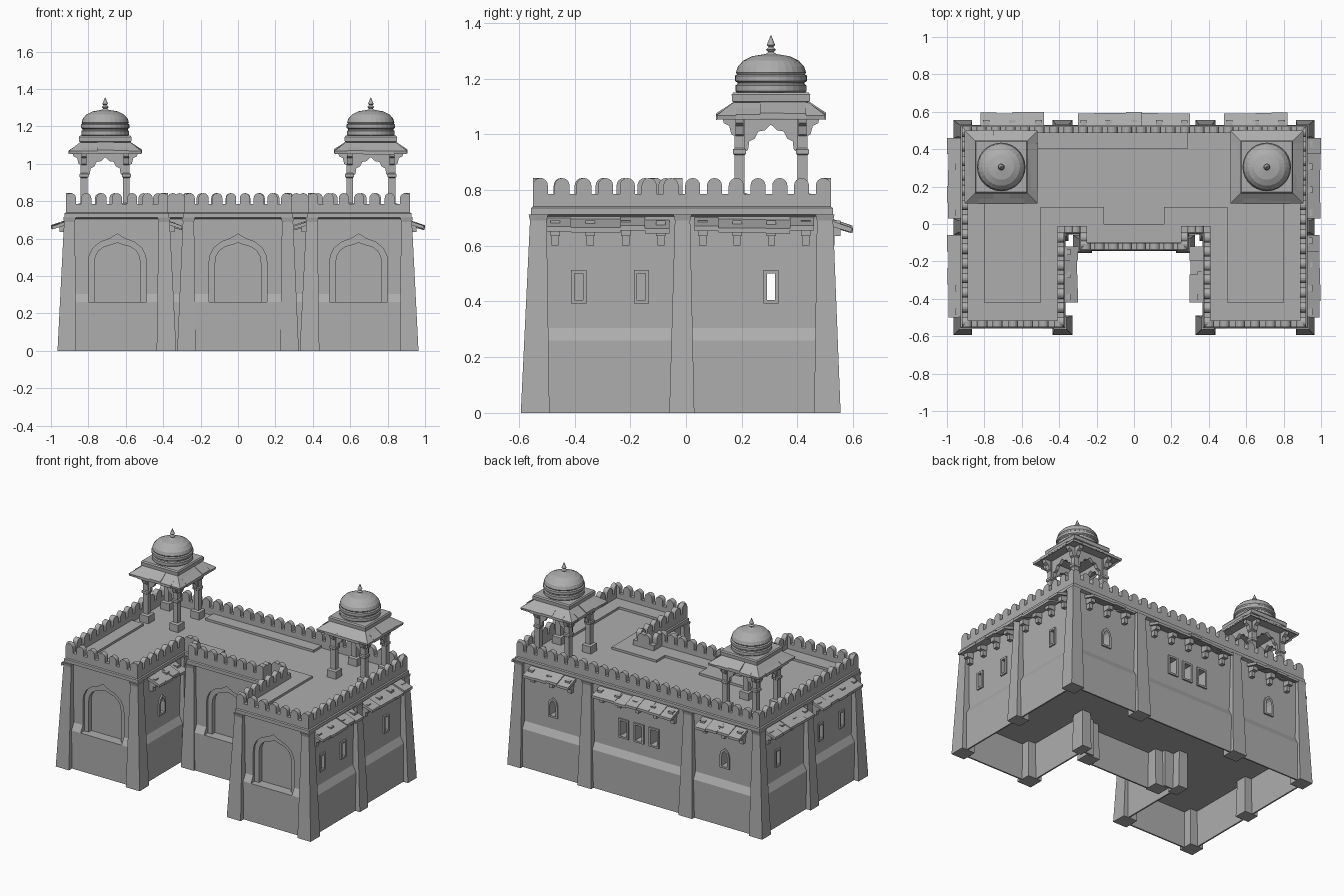
import bpy, bmesh, math, random
from mathutils import Matrix, Vector

random.seed(4)
if "Cube" in bpy.data.objects:
    bpy.data.objects.remove(bpy.data.objects["Cube"])

STONE = (0.42, 0.42, 0.42, 1)
stone = bpy.data.materials.new("grey_stone")
stone.use_nodes = True
stone.diffuse_color = STONE
stone.node_tree.nodes["Principled BSDF"].inputs["Base Color"].default_value = STONE


def finish(bm, name):
    bmesh.ops.recalc_face_normals(bm, faces=bm.faces)
    mesh = bpy.data.meshes.new(name)
    bm.to_mesh(mesh)
    bm.free()
    mesh.materials.append(stone)
    ob = bpy.data.objects.new(name, mesh)
    bpy.context.collection.objects.link(ob)
    return ob


def bridge(bm, rings, cap=True):
    for a, b in zip(rings, rings[1:]):
        for i in range(len(a)):
            j = (i + 1) % len(a)
            bm.faces.new((a[i], a[j], b[j], b[i]))
    if cap:
        bm.faces.new(rings[0][::-1])
        bm.faces.new(rings[-1])


def ring(bm, points, M=Matrix()):
    return [bm.verts.new(M @ Vector(p)) for p in points]


def offset(poly, d):
    # move each side of a right-angled counter-clockwise outline outwards
    out = []
    for i, p in enumerate(poly):
        p, a, b = Vector(p), Vector(poly[i - 1]), Vector(poly[(i + 1) % len(poly)])
        e, f = (p - a).normalized(), (b - p).normalized()
        out.append(p + d * Vector((e.y + f.y, -e.x - f.x)))
    return out


def loft(bm, poly, levels, M=Matrix()):
    bridge(bm, [ring(bm, [(p.x, p.y, z) for p in offset(poly, d)], M) for z, d in levels])


def prism(bm, profile, y0, y1, M=Matrix()):
    bridge(bm, [ring(bm, [(x, y, z) for x, z in profile], M) for y in (y0, y1)])


def rect(w, z0, z1):
    return [(-w, z0), (w, z0), (w, z1), (-w, z1)]


def arch(half, z0):
    # half is the right edge from the springing to the tip
    left = [(-x, z) for x, z in reversed(half[:-1])]
    return [(half[0][0], z0)] + half + left + [(-half[0][0], z0)]


def square(h):
    return [(-h, -h), (h, -h), (h, h), (-h, h)]


def at(x, y, turn=0):
    # local -y points out of the wall: 0 front, 90 right-hand +x, 180 back
    return Matrix.Translation((x, y, 0)) @ Matrix.Rotation(math.radians(turn), 4, 'Z')


# U-shaped body: open base, sloped ledge, cornice and parapet in one section
half_plan = [(.27, -.12), (.27, -.03), (.39, -.03), (.39, -.535), (.905, -.535), (.905, .505)]
plan = half_plan + [(-x, y) for x, y in reversed(half_plan)]
bm = bmesh.new()
loft(bm, plan, [(.25, .015), (0, .015), (0, .025), (.26, .025), (.305, 0), (.705, 0),
                (.712, .022), (.735, .022), (.74, .015), (.785, .015), (.785, -.018), (.735, -.018)])
body = finish(bm, "fort_walls")

# Niches on the front
outer_arch = arch([(.155, .47), (.15, .51), (.13, .55), (.09, .582), (.04, .6), (0, .625)], .26)
inner_arch = arch([(.122, .47), (.117, .505), (.1, .535), (.07, .556), (.03, .567), (0, .578)], .26)
outer_cut, inner_cut = bmesh.new(), bmesh.new()
for x, y in ((-.645, -.535), (0, -.12), (.645, -.535)):
    prism(outer_cut, outer_arch, -.06, .015, at(x, y))
    prism(inner_cut, inner_arch, -.07, .045, at(x, y))

# Windows with raised frames
slot, slot_frame = rect(.015, .405, .5), rect(.027, .393, .512)
wide, wide_frame = rect(.025, .4, .505), rect(.038, .388, .518)
small_arch = arch([(.022, .465), (.015, .49), (0, .505)], .4)
small_frame = arch([(.036, .47), (.026, .502), (0, .523)], .388)
windows = [(0, .505, 180, wide, wide_frame)]
for s in (-1, 1):
    windows += [(s * .905, y, s * 90, slot, slot_frame) for y in (-.385, -.16, .305)]
    windows += [(s * .115, .505, 180, wide, wide_frame),
                (s * .65, .505, 180, small_arch, small_frame),
                (s * .39, -.27, -s * 90, small_arch, small_frame)]
frames = bmesh.new()
for x, y, turn, hole, frame in windows:
    M = at(x, y, turn)
    if y == .305:
        if x > 0:
            prism(inner_cut, hole, -.1, 1.9, M)
    else:
        prism(inner_cut, hole, -.04, .07, M)
    loops = [ring(frames, [(px, d, pz) for px, pz in shape], M)
             for shape, d in ((hole, .005), (hole, -.01), (frame, -.01), (frame, .005), (hole, .005))]
    bridge(frames, loops, cap=False)
bmesh.ops.remove_doubles(frames, verts=frames.verts, dist=1e-5)
finish(frames, "window_frames")

for cut in (outer_cut, inner_cut):
    cutter = finish(cut, "opening_cutter")
    cutter.hide_render = True
    mod = body.modifiers.new("openings", 'BOOLEAN')
    mod.operation, mod.solver, mod.object = 'DIFFERENCE', 'EXACT', cutter
    bpy.context.view_layer.objects.active = body
    bpy.ops.object.modifier_apply(modifier=mod.name)
    bpy.data.objects.remove(cutter)

# Tapered buttresses: foot rectangle and head rectangle
bm = bmesh.new()


def buttress(x0, x1, y0, y1, X0, X1, Y0, Y1):
    def corners(a, b, c, d, z):
        return [(a, c, z), (b, c, z), (b, d, z), (a, d, z)]
    bridge(bm, [ring(bm, corners(x0, x1, y0, y1, 0)), ring(bm, corners(X0, X1, Y0, Y1, .69)),
                ring(bm, corners(X0 - .005, X1 + .005, Y0 - .005, Y1 + .005, .712))])


for s in (-1, 1):
    for foot in ((.865, .965, -.593, -.49, .872, .93, -.56, -.5),
                 (.33, .435, -.593, -.49, .365, .425, -.56, -.5),
                 (.865, .965, -.06, .03, .88, .93, -.04, .015),
                 (.865, .965, .46, .555, .872, .93, .47, .528),
                 (.33, .435, .46, .555, .35, .415, .48, .528),
                 (.225, .325, -.155, -.06, .235, .295, -.143, -.08),
                 (.35, .42, -.09, .01, .365, .42, -.06, .01)):
        x0, x1, y0, y1, X0, X1, Y0, Y1 = foot
        if s < 0:
            x0, x1, X0, X1 = -x1, -x0, -X1, -X0
        buttress(x0, x1, y0, y1, X0, X1, Y0, Y1)
finish(bm, "buttresses")

# Round-topped merlons along the whole parapet
bm = bmesh.new()
merlon = [(-.027, .78), (.027, .78)] + [
    (.027 * math.cos(a * math.pi / 8), .816 + .027 * math.sin(a * math.pi / 8)) for a in range(9)]
edge = offset(plan, .015)
for i, a in enumerate(edge):
    b = edge[(i + 1) % len(edge)]
    run = b - a
    n = max(1, round((run.length - .054) / .078))
    for k in range(n + 1):
        p = a + run.normalized() * (.027 + (run.length - .054) * k / n)
        prism(bm, merlon, 0, .033, at(p.x, p.y, math.degrees(math.atan2(run.y, run.x))))
finish(bm, "merlons")

# Raised walkway on the roof
bm = bmesh.new()


def slab(x0, x1, y0, y1, z0=.73, z1=.75):
    prism(bm, [(x0, z0), (x1, z0), (x1, z1), (x0, z1)], y0, y1)


slab(-.53, .29, .405, .488)
slab(-.16, .16, -.1, 0)
for s in (-1, 1):
    for x0, x1, y0, y1 in ((.8, .888, -.42, .12), (.408, .888, -.518, -.42),
                           (.408, .5, -.42, -.012), (.16, .5, -.012, .09), (.16, .252, -.1, -.012)):
        slab(min(s * x0, s * x1), max(s * x0, s * x1), y0, y1)
finish(bm, "roof_walkway")

# Sloping stone awnings in uneven slabs, on stepped brackets
awnings, brackets = bmesh.new(), bmesh.new()


def awning(x, y, turn, length):
    M = at(x, y, turn)
    side = M @ Matrix.Rotation(math.radians(90), 4, 'Z')
    n = round(length / .085)
    for k in range(n):
        a, b = (length * (k + j) / n - length / 2 for j in (0, 1))
        dz, out = random.uniform(-.006, .006), random.uniform(.085, .095)
        prism(awnings, [(.005, .7 + dz), (-out, .667 + dz), (-out, .65 + dz), (.005, .678 + dz)],
              -b, -a, side)
    m = max(2, round(length / .14))
    for k in range(m + 1):
        Mb = M @ Matrix.Translation(((length - .06) * (k / m - .5), 0, 0))
        prism(brackets, rect(.017, .635, .69), -.05, .005, Mb)
        prism(brackets, rect(.013, .6, .635), -.028, .005, Mb)


awning(0, .505, 180, .6)
for s in (-1, 1):
    awning(s * .65, .505, 180, .34)
    awning(s * .905, -.28, s * 90, .44)
    awning(s * .905, .245, s * 90, .43)
    awning(s * .39, -.27, -s * 90, .3)
finish(awnings, "awnings")
finish(brackets, "awning_brackets")

# Domed roof pavilions
scallop = [(.1, .93), (.082, .945), (.078, .975), (.058, .985), (.046, 1.01), (.022, 1.014), (0, 1.035)]
spandrel = scallop + [(-x, z) for x, z in scallop[-2::-1]] + [(-.1, 1.065), (.1, 1.065)]
dome = [(.118, 1.145), (.128, 1.155), (.128, 1.175), (.121, 1.18), (.121, 1.186), (.13, 1.192),
        (.13, 1.21), (.122, 1.215), (.126, 1.222), (.119, 1.243), (.1, 1.264), (.068, 1.28),
        (.02, 1.288), (.01, 1.295), (.018, 1.304), (.008, 1.313), (.015, 1.32), (.001, 1.355)]
for s, name in ((1, "left"), (-1, "right")):
    C = at(s * .71, .305)
    bm = bmesh.new()
    for q in range(4):
        Q = C @ Matrix.Rotation(q * math.pi / 2, 4, 'Z')
        post = Q @ Matrix.Translation((.113, -.113, 0))
        loft(bm, square(.018), [(.73, .015), (.785, .015), (.79, 0), (.925, 0), (.93, .006),
                                (.945, .006), (.95, 0), (1.07, 0)], post)
        prism(bm, spandrel, -.124, -.102, Q)
        for sx in (-1, 1):
            P = Q @ Matrix.Translation((sx * .113, -.13, 0)) @ Matrix.Rotation(math.pi / 2, 4, 'Z')
            prism(bm, [(.005, .99), (-.012, 1.0), (-.02, 1.03), (-.04, 1.04), (-.045, 1.068), (.005, 1.068)],
                  -.014, .014, P)
    finish(bm, name + "_pavilion_columns")

    bm = bmesh.new()
    loft(bm, square(.135), [(1.06, 0), (1.06, .05), (1.053, .057), (1.068, .06), (1.112, .003), (1.115, -.004),
                            (1.118, .004), (1.142, .006), (1.15, 0)], C)
    for q in range(4):
        Q = C @ Matrix.Rotation((q + 1) * math.pi / 2, 4, 'Z')
        S = Q @ Matrix.Rotation(math.pi / 2, 4, 'Z')
        for a, b in ((-.125, -.045), (-.045, .04), (.04, .125)):
            dz = random.uniform(0, .01)
            prism(bm, [(-.13, 1.112 + dz), (-.197, 1.068 + dz), (-.197, 1.05 + dz), (-.13, 1.095)], a, b, S)
    finish(bm, name + "_pavilion_eaves")

    bm = bmesh.new()
    bridge(bm, [ring(bm, [(r * math.cos(t * math.pi / 14), r * math.sin(t * math.pi / 14), z)
                          for t in range(28)], C) for r, z in dome])
    finish(bm, name + "_pavilion_dome")
